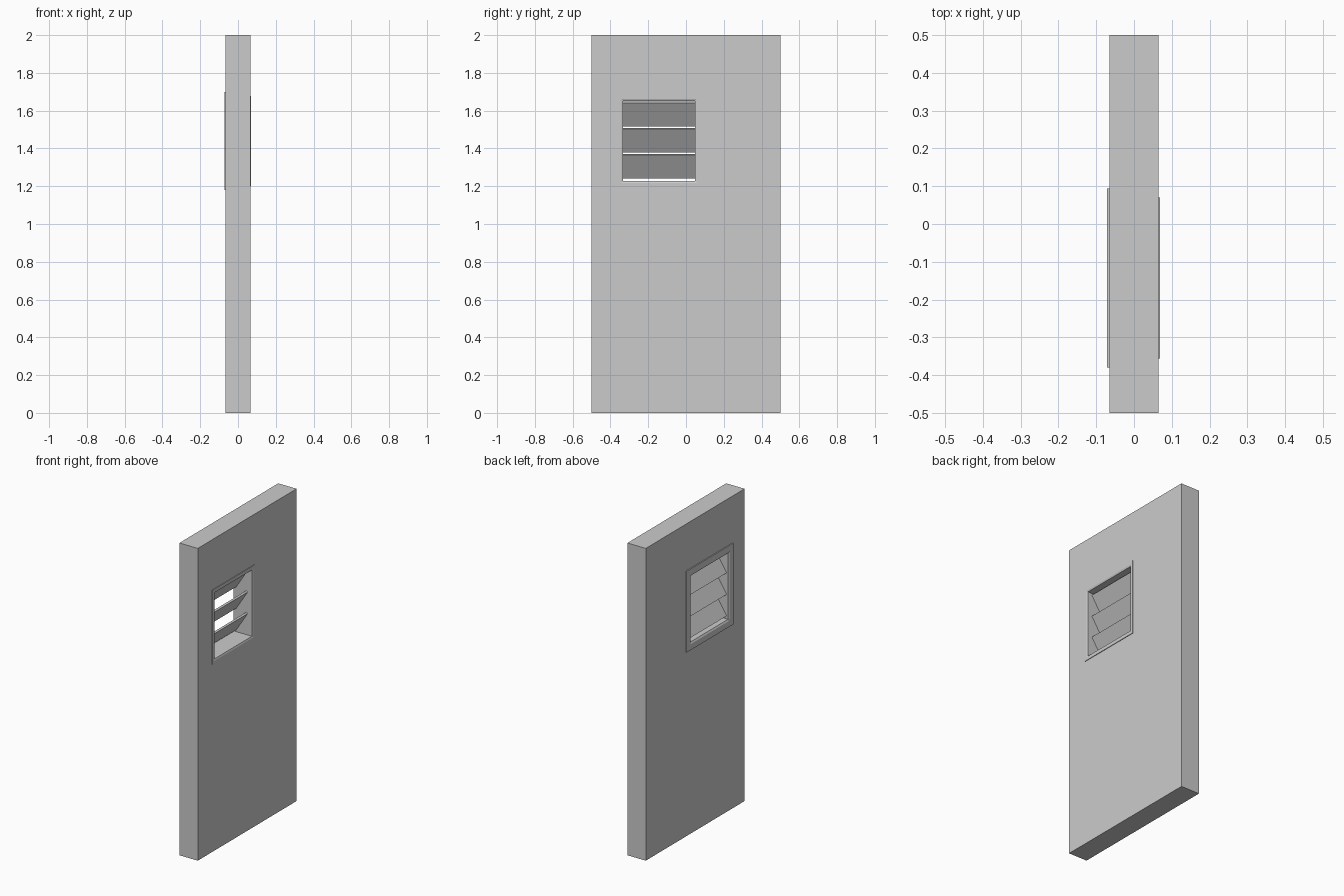
import bpy, bmesh, math
from mathutils import Vector

if "Cube" in bpy.data.objects:
    bpy.data.objects.remove(bpy.data.objects["Cube"])

YC, ZC = -0.1425, 1.44   # centre of the vent opening


def mesh_object(name, bm):
    bmesh.ops.recalc_face_normals(bm, faces=bm.faces)
    me = bpy.data.meshes.new(name)
    bm.to_mesh(me)
    bm.free()
    ob = bpy.data.objects.new(name, me)
    bpy.context.collection.objects.link(ob)
    return ob


def ring(name, profile):
    """Sweep a closed (x, half_width, half_height) profile round a rectangle."""
    bm = bmesh.new()
    loops = []
    for x, hw, hh in profile:
        loops.append([bm.verts.new((x, YC + sy * hw, ZC + sz * hh))
                      for sy, sz in ((-1, -1), (1, -1), (1, 1), (-1, 1))])
    for a, b in zip(loops, loops[1:] + loops[:1]):
        for i in range(4):
            j = (i + 1) % 4
            bm.faces.new((a[i], a[j], b[j], b[i]))
    return mesh_object(name, bm)


def prism(name, profile, y0, y1):
    """Extrude an (x, z) profile along y."""
    bm = bmesh.new()
    f = bm.faces.new([bm.verts.new((x, y0, z)) for x, z in profile])
    r = bmesh.ops.extrude_face_region(bm, geom=[f])
    bmesh.ops.translate(bm, vec=(0, y1 - y0, 0),
                        verts=[v for v in r["geom"] if isinstance(v, bmesh.types.BMVert)])
    return mesh_object(name, bm)


# Wall panel with a rectangular hole
T = 0.065
wall = prism("wall_panel", [(-T, 0), (T, 0), (T, 2), (-T, 2)], -0.5, 0.5)
cutter = prism("vent_cutter", [(-0.2, ZC - 0.225), (0.2, ZC - 0.225),
                               (0.2, ZC + 0.225), (-0.2, ZC + 0.225)], YC - 0.2, YC + 0.2)
cutter.hide_render = True
mod = wall.modifiers.new("hole", "BOOLEAN")
mod.operation = "DIFFERENCE"
mod.solver = "EXACT"
mod.object = cutter
bpy.context.view_layer.objects.active = wall
bpy.ops.object.modifier_apply(modifier=mod.name)
bpy.data.objects.remove(cutter)

# Duct lining and the two thin flanges, with a chamfered lip
HW, HH = 0.19, 0.212
ring("duct_lining", [(-T, HW, HH), (T, HW, HH), (T, 0.2, 0.225), (-T, 0.2, 0.225)])
for name, s, w, h, d in (("inner_flange", 1, 0.213, 0.238, 0.004),
                         ("outer_flange", -1, 0.237, 0.26, 0.006)):
    ring(name, [(s * T, w, h), (s * (T + d), w, h),
                (s * (T + d), HW + 0.010, HH + 0.010), (s * T, HW, HH)])

# Sloping louvre blades, high on the +x side
low, high = Vector((-0.045, 0)), Vector((0.035, 0.125))
n = Vector((-(high - low).y, (high - low).x)).normalized() * 0.012
for i in range(3):
    o = Vector((0, 1.24 + i * 0.138))
    prism(f"louvre_blade_{i + 1}", [tuple(o + p) for p in (low, high, high + n, low + n)],
          YC - HW, YC + HW)
